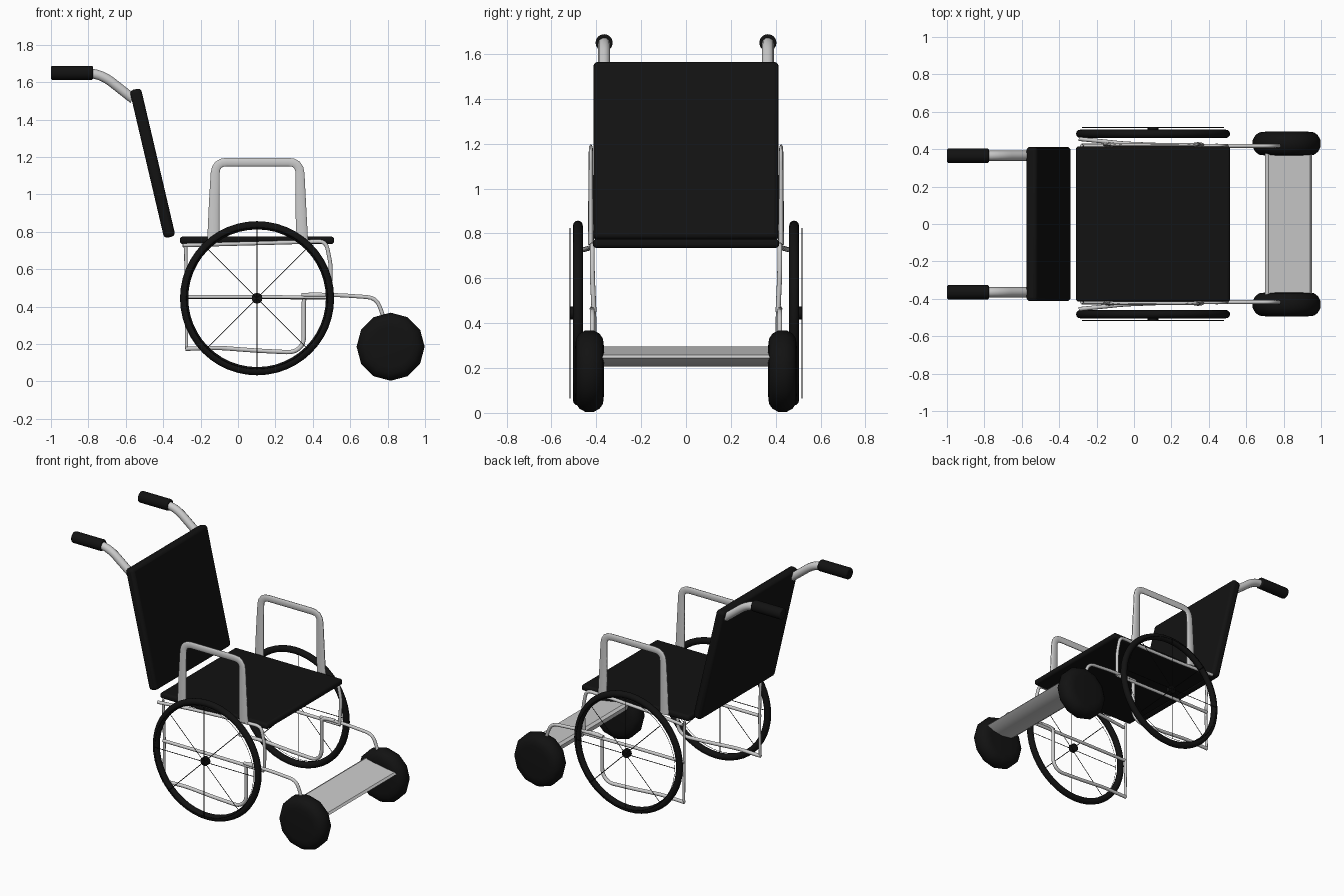
import bpy, bmesh, math
from mathutils import Vector

if "Cube" in bpy.data.objects:
    bpy.data.objects.remove(bpy.data.objects["Cube"])

black = bpy.data.materials.new("black")
black.diffuse_color = (0.006, 0.006, 0.006, 1)
black.use_nodes = True
black.node_tree.nodes["Principled BSDF"].inputs["Base Color"].default_value = black.diffuse_color
grey = None


def finish(name, mat, angle=35):
    o = bpy.context.object
    o.name = name
    if mat:
        o.data.materials.append(mat)
    if angle:
        bpy.ops.object.shade_smooth_by_angle(angle=math.radians(angle))
    return o


def add_bevel(o, width, segments):
    b = o.modifiers.new("bevel", 'BEVEL')
    b.width, b.segments, b.limit_method = width, segments, 'ANGLE'


def box(name, centre, size, mat, tilt=0.0, bevel=0.015):
    bpy.ops.mesh.primitive_cube_add(size=1, location=centre, rotation=(0, tilt, 0))
    o = bpy.context.object
    o.scale = size
    bpy.ops.object.transform_apply(location=False, rotation=False, scale=True)
    add_bevel(o, bevel, 3)
    return finish(name, mat)


def fillet(points, r):
    """Round the inner corners of a path."""
    pts = [Vector(p) for p in points]
    out = [pts[0]]
    for a, b, c in zip(pts, pts[1:], pts[2:]):
        p = b + (a - b).normalized() * min(r, (a - b).length * 0.45)
        q = b + (c - b).normalized() * min(r, (c - b).length * 0.45)
        for i in range(5):
            t = i / 4
            out.append(p * (1 - t) ** 2 + b * 2 * t * (1 - t) + q * t * t)
    return out + [pts[-1]]


def tube(name, points, radius, corner=0.04, mat=None, cyclic=False, taper=None, res=3):
    cu = bpy.data.curves.new(name, 'CURVE')
    cu.dimensions = '3D'
    cu.bevel_depth, cu.bevel_resolution, cu.use_fill_caps = radius, res, True
    pts = fillet(points, corner) if corner else [Vector(p) for p in points]
    sp = cu.splines.new('POLY')
    sp.points.add(len(pts) - 1)
    for sp_pt, p in zip(sp.points, pts):
        sp_pt.co = (*p, 1)
        sp_pt.radius = taper(p) if taper else 1
    sp.use_cyclic_u = cyclic
    sp.use_smooth = True
    if mat:
        cu.materials.append(mat)
    o = bpy.data.objects.new(name, cu)
    bpy.context.collection.objects.link(o)
    return o


def caster(name, centre):
    """Twelve-sided front wheel, lathed around y."""
    profile = [(-.064, .11), (-.06, .145), (-.045, .167), (-.018, .182),
               (.018, .182), (.045, .167), (.06, .145), (.064, .11)]
    n = 12
    bm = bmesh.new()
    rings = [[bm.verts.new((r * math.cos(math.tau * i / n), y, r * math.sin(math.tau * i / n)))
              for i in range(n)] for y, r in profile]
    for a, b in zip(rings, rings[1:]):
        for i in range(n):
            j = (i + 1) % n
            bm.faces.new((a[i], a[j], b[j], b[i]))
    bm.faces.new(rings[0])
    bm.faces.new(rings[-1])
    mesh_object(name, bm, black).location = centre


def mesh_object(name, bm, mat):
    bmesh.ops.recalc_face_normals(bm, faces=bm.faces)
    me = bpy.data.meshes.new(name)
    bm.to_mesh(me)
    bm.free()
    o = bpy.data.objects.new(name, me)
    bpy.context.collection.objects.link(o)
    bpy.context.view_layer.objects.active = o
    bpy.ops.object.select_all(action='DESELECT')
    o.select_set(True)
    return finish(name, mat)


# Seat and reclined backrest
box("seat", (0.102, 0, 0.755), (0.825, 0.83, 0.04), black)
box("backrest", (-0.457, 0, 1.167), (0.062, 0.825, 0.812), black, tilt=-0.23, bevel=0.02)

# Footrest: flat sloping top with a rounded underside
section = [(.70, .285), (.72, .296), (.94, .258), (.952, .245),
           (.91, .22), (.83, .207), (.75, .22), (.71, .25)]
bm = bmesh.new()
base = bm.faces.new([bm.verts.new((x, -0.39, z)) for x, z in section])
ext = bmesh.ops.extrude_face_region(bm, geom=[base], use_keep_orig=True)
bmesh.ops.translate(bm, vec=(0, 0.78, 0),
                    verts=[v for v in ext["geom"] if isinstance(v, bmesh.types.BMVert)])
mesh_object("footrest", bm, grey)

cx, cz = 0.102, 0.445      # big wheel centre
for s, side in ((1, "left"), (-1, "right")):
    # Push handles with grips
    y = s * 0.365
    tube(f"handle_{side}", [(-.56, y, 1.51), (-.70, y, 1.62), (-.76, y, 1.645), (-.84, y, 1.65)], 0.027)
    bpy.ops.mesh.primitive_cylinder_add(vertices=24, radius=0.038, depth=0.225,
                                        location=(-0.8875, y, 1.65), rotation=(0, math.pi / 2, 0))
    add_bevel(bpy.context.object, 0.008, 2)
    finish(f"grip_{side}", black)

    # Flattened armrest loop, wider at the foot
    arm = tube(f"armrest_{side}", [(-.132, 0, .75), (-.128, 0, .95), (-.12, 0, 1.173),
                                   (.33, 0, 1.173), (.336, 0, .95), (.342, 0, .75)],
               0.03, 0.06, taper=lambda p: 0.78 + 0.36 * (1.18 - p.z) / 0.43)
    arm.location.y = s * 0.424
    arm.scale.y = 0.4

    # Big wheel: tyre, hub, hand ring, spokes
    bpy.ops.mesh.primitive_torus_add(major_segments=48, minor_segments=12, major_radius=0.39,
                                     minor_radius=0.022, location=(cx, s * 0.482, cz),
                                     rotation=(math.pi / 2, 0, 0))
    finish(f"tyre_{side}", black)
    bpy.ops.mesh.primitive_cylinder_add(vertices=12, radius=0.029, depth=0.028,
                                        location=(cx, s * 0.502, cz), rotation=(math.pi / 2, 0, 0))
    finish(f"hub_{side}", black)
    y = s * 0.517
    tube(f"wheel_ring_{side}", [(cx + .378 * math.cos(math.tau * i / 48), y,
                                 cz + .378 * math.sin(math.tau * i / 48)) for i in range(48)],
         0.0015, 0, black, True, res=0)
    for i in range(4):
        dx, dz = .38 * math.cos(i * math.pi / 4), .38 * math.sin(i * math.pi / 4)
        tube(f"spokes_{side}_{i}", [(cx - dx, y, cz - dz), (cx + dx, y, cz + dz)],
             0.0025, 0, black, res=0)

    # Tubular side frame
    y = s * 0.418
    tube(f"seat_rail_{side}", [(-.295, s * .455, .728), (-.05, s * .43, .735), (.25, y, .743),
                               (.47, y, .75), (.497, y, .62), (.49, s * .41, .45)], 0.011)
    tube(f"rear_frame_{side}", [(-.28, y, .735), (-.275, s * .412, .45), (-.275, y, .175)], 0.009, 0)
    tube(f"lower_rail_{side}", [(-.28, y, .175), (-.10, y, .18), (.10, y, .165), (.30, y, .155),
                                (.352, s * .412, .20), (.352, s * .412, .465), (.45, y, .465)], 0.012)
    tube(f"middle_rail_{side}", [(-.28, y, .452), (.10, y, .452), (.49, y, .448)], 0.011, 0)
    tube(f"caster_arm_{side}", [(.34, y, .462), (.54, y, .462), (.74, y, .448),
                                (.78, y, .34), (.80, y, .25)], 0.011, 0.05)

    # Front wheel
    caster(f"front_wheel_{side}", (0.816, s * 0.43, 0.186))
